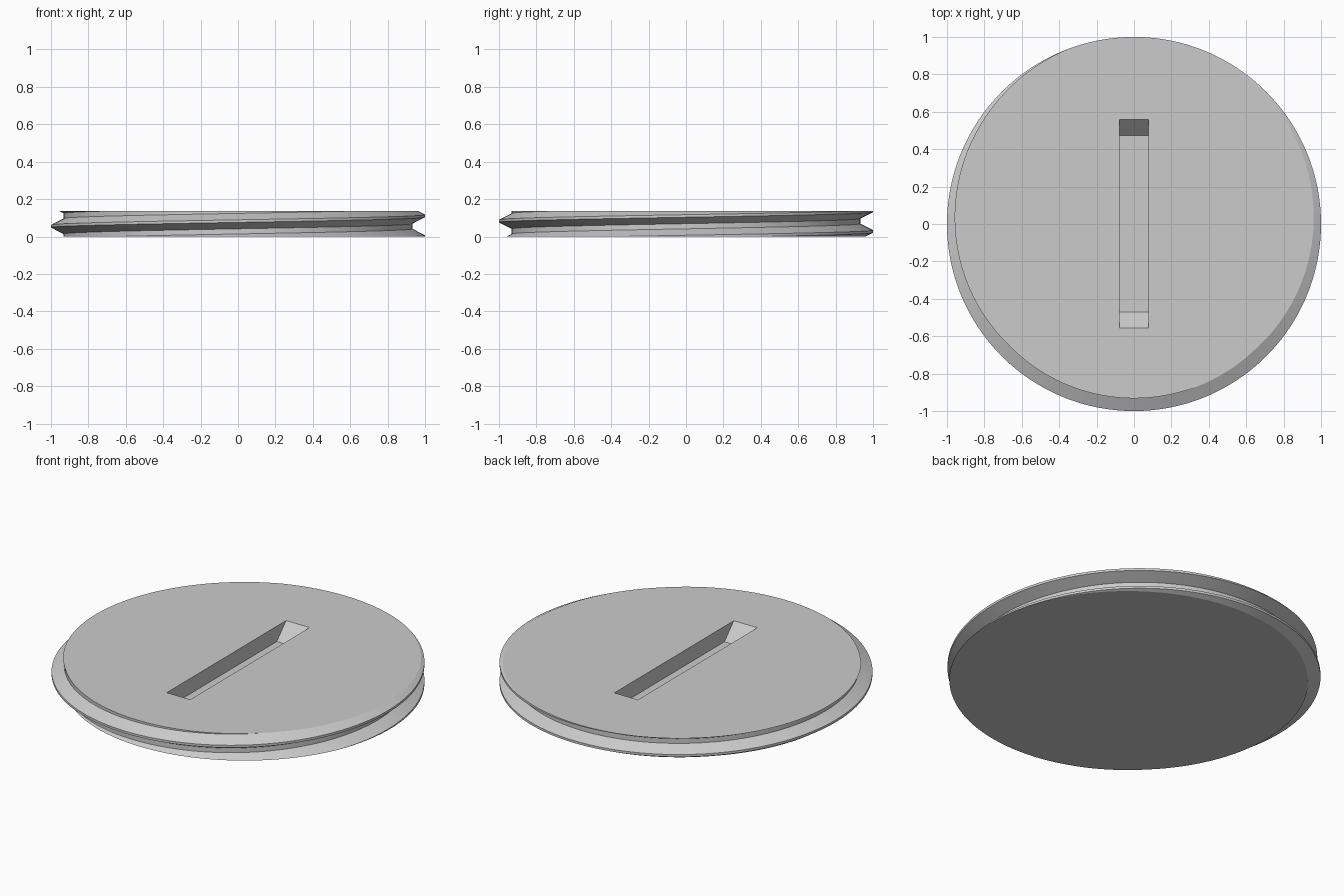
import bpy, bmesh, math

if "Cube" in bpy.data.objects:
    bpy.data.objects.remove(bpy.data.objects["Cube"], do_unlink=True)

HEIGHT, PITCH = 0.137, 0.11
CREST_R, ROOT_R = 1.0, 0.932
CREST_HALF, ROOT_HALF = PITCH / 16, PITCH / 8
SEGMENTS = 192

grey = bpy.data.materials.new("light grey")
grey.use_nodes = True
colour = (0.6, 0.6, 0.6, 1)
grey.diffuse_color = colour
grey.node_tree.nodes["Principled BSDF"].inputs["Base Color"].default_value = colour


def make_object(name, bm):
    mesh = bpy.data.meshes.new(name)
    bmesh.ops.recalc_face_normals(bm, faces=bm.faces)
    bm.to_mesh(mesh)
    bm.free()
    mesh.materials.append(grey)
    obj = bpy.data.objects.new(name, mesh)
    bpy.context.collection.objects.link(obj)
    return obj


def thread_radius(z, lift):
    """Radius of the trapezoid thread at height z, where crests lie at lift + n * pitch."""
    d = abs((z - lift + PITCH / 2) % PITCH - PITCH / 2)
    t = (d - CREST_HALF) / (PITCH / 2 - CREST_HALF - ROOT_HALF)
    return CREST_R + (ROOT_R - CREST_R) * min(max(t, 0), 1)


# Threaded disc: one profile column per angle, trimmed at the top and bottom planes
bm = bmesh.new()
corners = (-PITCH / 2 + ROOT_HALF, -CREST_HALF, CREST_HALF, PITCH / 2 - ROOT_HALF)
columns = []
for i in range(SEGMENTS + 1):
    angle = math.tau * i / SEGMENTS
    lift = PITCH * i / SEGMENTS
    heights = [lift + turn * PITCH + c for turn in range(-2, 4) for c in corners]
    column = []
    for z in heights:
        z = min(max(z, 0), HEIGHT)
        r = thread_radius(z, lift)
        column.append(bm.verts.new((r * math.cos(angle), r * math.sin(angle), z)))
    columns.append(column)
for a, b in zip(columns, columns[1:]):
    for k in range(len(a) - 1):
        bm.faces.new((a[k], b[k], b[k + 1], a[k + 1]))
bmesh.ops.remove_doubles(bm, verts=bm.verts, dist=1e-5)

# Flat top and bottom caps
for level in (0, HEIGHT):
    rim = [e for e in bm.edges if e.is_boundary
           and all(abs(v.co.z - level) < 1e-4 for v in e.verts)]
    bmesh.ops.contextual_create(bm, geom=rim)
disc = make_object("threaded_disc", bm)

# Slot cutter: long profile with sloping ends, pushed across the slot width
FLOOR, ABOVE = 0.046, 0.03
slope = 0.087 / (HEIGHT - FLOOR)
profile = [(-0.47, FLOOR), (0.473, FLOOR),
           (0.56 + slope * ABOVE, HEIGHT + ABOVE), (-0.557 - slope * ABOVE, HEIGHT + ABOVE)]
bm = bmesh.new()
side = bm.faces.new([bm.verts.new((-0.077, y, z)) for y, z in profile])
pushed = bmesh.ops.extrude_face_region(bm, geom=[side])["geom"]
bmesh.ops.translate(bm, vec=(0.154, 0, 0),
                    verts=[g for g in pushed if isinstance(g, bmesh.types.BMVert)])
cutter = make_object("slot_cutter", bm)

# Cut the slot, then drop the cutter
bpy.ops.object.select_all(action="DESELECT")
disc.select_set(True)
bpy.context.view_layer.objects.active = disc
cut = disc.modifiers.new("slot", "BOOLEAN")
cut.operation = "DIFFERENCE"
cut.solver = "EXACT"
cut.object = cutter
bpy.ops.object.modifier_apply(modifier=cut.name)
bpy.data.objects.remove(cutter, do_unlink=True)

bpy.ops.object.shade_smooth_by_angle(angle=math.radians(25))
